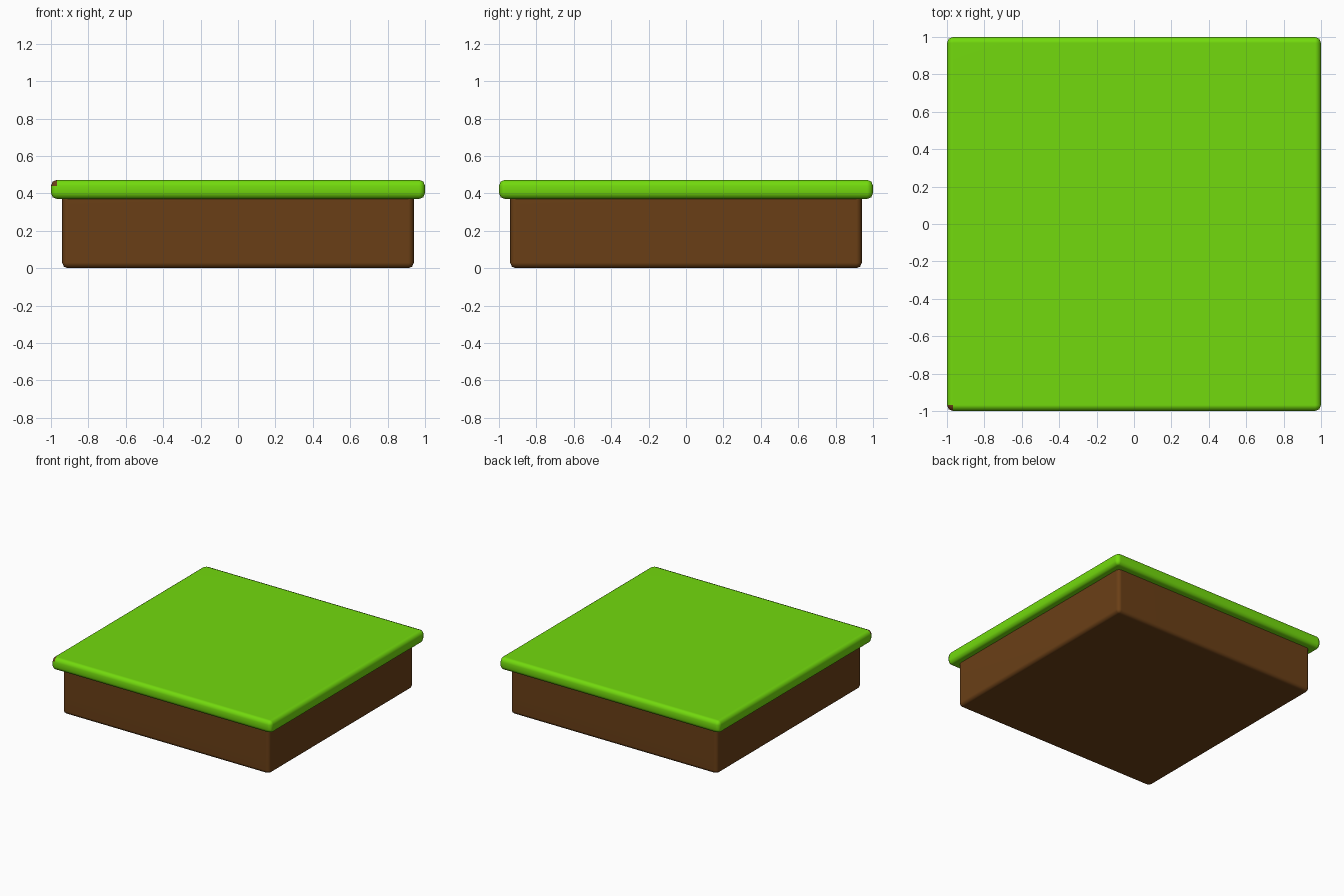
import bpy, bmesh

if "Cube" in bpy.data.objects:
    bpy.data.objects.remove(bpy.data.objects["Cube"])


def material(name, color):
    mat = bpy.data.materials.new(name)
    mat.diffuse_color = color
    mat.use_nodes = True
    mat.node_tree.nodes["Principled BSDF"].inputs["Base Color"].default_value = mat.diffuse_color
    return mat


def rounded_block(name, half, z0, z1, radius, mat, bevel_top=True):
    """Square block with rounded edges; the top rim can stay sharp."""
    bm = bmesh.new()
    bmesh.ops.create_cube(bm, size=2)
    for v in bm.verts:
        v.co = (v.co.x * half, v.co.y * half, z1 if v.co.z > 0 else z0)
    edges = [e for e in bm.edges
             if bevel_top or any(v.co.z < z1 - 1e-4 for v in e.verts)]
    bmesh.ops.bevel(bm, geom=edges, offset=radius, segments=2,
                    profile=0.5, affect='EDGES')
    mesh = bpy.data.meshes.new(name)
    bm.to_mesh(mesh)
    bm.free()
    mesh.materials.append(mat)
    obj = bpy.data.objects.new(name, mesh)
    bpy.context.collection.objects.link(obj)
    bpy.ops.object.select_all(action='DESELECT')
    obj.select_set(True)
    bpy.context.view_layer.objects.active = obj
    bpy.ops.object.shade_smooth_by_angle(angle=0.87)
    # keep the broad faces flat in shading
    mod = obj.modifiers.new("weighted_normals", 'WEIGHTED_NORMAL')
    mod.keep_sharp = True
    return obj


grass_green = material("grass_green", (0.17, 0.70, 0.004, 1))
dirt_brown = material("dirt_brown", (0.145, 0.05, 0.008, 1))

# Earth base
rounded_block("dirt_base", 0.94, 0.0, 0.38, 0.03, dirt_brown, bevel_top=False)

# Overhanging turf slab
grass = rounded_block("grass_top", 1.0, 0.37, 0.473, 0.032, grass_green)

# Brown patch on one front corner of the turf
grass.data.materials.append(dirt_brown)
for p in grass.data.polygons:
    c = p.center
    if c.x < -0.968 and c.y < -0.968 and c.z > 0.442:
        p.material_index = 1
